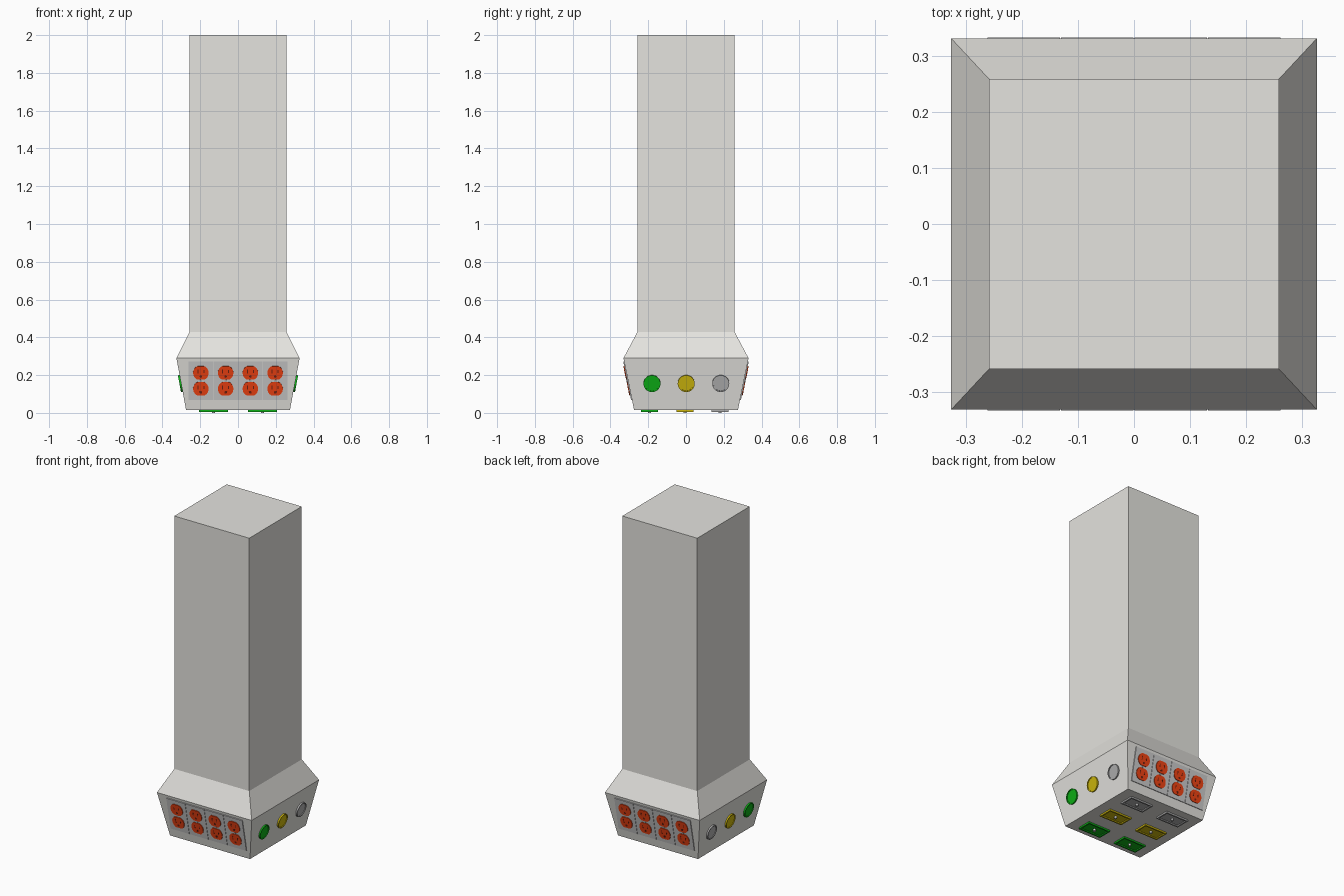
import bpy, bmesh
from math import sin, cos, pi, atan2
from mathutils import Matrix

if "Cube" in bpy.data.objects:
    bpy.data.objects.remove(bpy.data.objects["Cube"])


def material(name, rgb):
    m = bpy.data.materials.new(name)
    m.diffuse_color = (*rgb, 1)
    m.use_nodes = True
    m.node_tree.nodes["Principled BSDF"].inputs["Base Color"].default_value = m.diffuse_color
    return m


BODY = material("warm_white_paint", (0.78, 0.77, 0.735))
RED = material("red_plastic", (0.88, 0.055, 0.006))
GREEN = material("green_plastic", (0.004, 0.44, 0.008))
YELLOW = material("yellow_plastic", (0.62, 0.48, 0.004))
STEEL = material("grey_metal", (0.43, 0.43, 0.43))
PLATE = material("plate_metal", (0.56, 0.56, 0.57))
DARK = material("dark_slot", (0.16, 0.015, 0.005))
WHITE = material("white_pin", (0.8, 0.8, 0.8))


def finish(name, bm, mat=None, matrix=None):
    bmesh.ops.recalc_face_normals(bm, faces=bm.faces)
    me = bpy.data.meshes.new(name)
    bm.to_mesh(me)
    bm.free()
    ob = bpy.data.objects.new(name, me)
    bpy.context.collection.objects.link(ob)
    if mat:
        me.materials.append(mat)
    if matrix:
        ob.matrix_world = matrix
    return ob


def rect(u, v, w, h):
    return [(u + a * w / 2, v + b * h / 2) for a, b in ((-1, -1), (1, -1), (1, 1), (-1, 1))]


def disc(u, v, r, n=24, flat=None):
    f = r if flat is None else flat
    return [(u + r * cos(2 * pi * i / n), v + max(-f, min(f, r * sin(2 * pi * i / n))))
            for i in range(n)]


def prism(name, outline, lo, hi, matrix, mat, rim=0, sink=0):
    """Extrude an outline along the face normal; optionally sink the cap inside a rim."""
    bm = bmesh.new()
    bottom = [bm.verts.new((u, v, lo)) for u, v in outline]
    top = [bm.verts.new((u, v, hi)) for u, v in outline]
    n = len(outline)
    bm.faces.new(bottom[::-1])
    cap = bm.faces.new(top)
    for i in range(n):
        j = (i + 1) % n
        bm.faces.new((bottom[i], bottom[j], top[j], top[i]))
    if rim:
        bm.normal_update()
        bmesh.ops.inset_region(bm, faces=[cap], thickness=rim)
        ring = bmesh.ops.extrude_face_region(bm, geom=[cap])
        bmesh.ops.delete(bm, geom=[cap], context='FACES_ONLY')
        for x in ring['geom']:
            if isinstance(x, bmesh.types.BMVert):
                x.co.z -= sink
    return finish(name, bm, mat, matrix)


# Column and flared head, lofted through rectangular sections
BASE, WIDE = 0.015, 0.290
sections = [(0.275, 0.275, BASE), (0.326, 0.331, WIDE), (0.258, 0.258, 0.427), (0.258, 0.258, 2.0)]
bm = bmesh.new()
rings = [[bm.verts.new((a * x, b * y, z)) for a, b in ((-1, -1), (1, -1), (1, 1), (-1, 1))]
         for x, y, z in sections]
for r, s in zip(rings, rings[1:]):
    for i in range(4):
        j = (i + 1) % 4
        bm.faces.new((r[i], r[j], s[j], s[i]))
bm.faces.new(rings[0][::-1])
bm.faces.new(rings[-1])
finish("column", bm, BODY)


def face_frame(turn, half_top, z):
    """Local frame on a sloped head face: u sideways, v up the slope, n outwards."""
    rise, run = WIDE - BASE, half_top - 0.275
    dist = 0.275 + run * (z - BASE) / rise
    return (Matrix.Rotation(turn, 4, 'Z') @ Matrix.Translation((0, -dist, z))
            @ Matrix.Rotation(pi / 2 + atan2(run, rise), 4, 'X'))


# Outlet panels on the front and back
for side, turn in (("front", 0), ("back", pi)):
    m = face_frame(turn, 0.331, 0.171)
    for k in range(4):
        u = -0.1965 + 0.131 * k
        tag = f"{side}_{k + 1}"
        prism(f"outlet_plate_{tag}", rect(u, 0, 0.129, 0.208), -0.004, 0.005, m, PLATE)
        prism(f"plate_screw_{tag}", disc(u, 0, 0.007, 12), 0.003, 0.008, m, STEEL)
        for row, v in (("lower", -0.043), ("upper", 0.043)):
            t = f"{tag}_{row}"
            prism(f"socket_{t}", disc(u, v, 0.041, 32, 0.036), 0.003, 0.009, m, RED)
            for s, h in ((-1, 0.022), (1, 0.017)):
                prism(f"socket_slot_{t}", rect(u + s * 0.016, v + 0.008, 0.005, h),
                      0.007, 0.0095, m, DARK)
            prism(f"socket_ground_{t}", disc(u, v - 0.019, 0.007, 12), 0.007, 0.0095, m, DARK)

# Round gas ports on both sides, green nearest the front
colours = (("green", GREEN), ("yellow", YELLOW), ("grey", STEEL))
for side, turn, s in (("right", pi / 2, 1), ("left", -pi / 2, -1)):
    m = face_frame(turn, 0.326, 0.156)
    for (c, mat), y in zip(colours, (-0.180, 0.001, 0.184)):
        prism(f"round_port_{c}_{side}", disc(s * y, 0, 0.045, 32), -0.004, 0.009, m, mat,
              rim=0.006, sink=0.004)

# Framed ports with a centre pin underneath
under = Matrix.Translation((0, 0, BASE)) @ Matrix.Rotation(pi, 4, 'X')
for (c, mat), y in zip(colours, (-0.192, -0.006, 0.18)):
    for side, x in (("left", -0.13), ("right", 0.13)):
        prism(f"under_port_{c}_{side}", rect(x, -y, 0.155, 0.09), -0.004, 0.010, under, mat,
              rim=0.013, sink=0.007)
        prism(f"under_port_pin_{c}_{side}", disc(x, -y, 0.008, 16), 0.001, BASE, under, WHITE)
